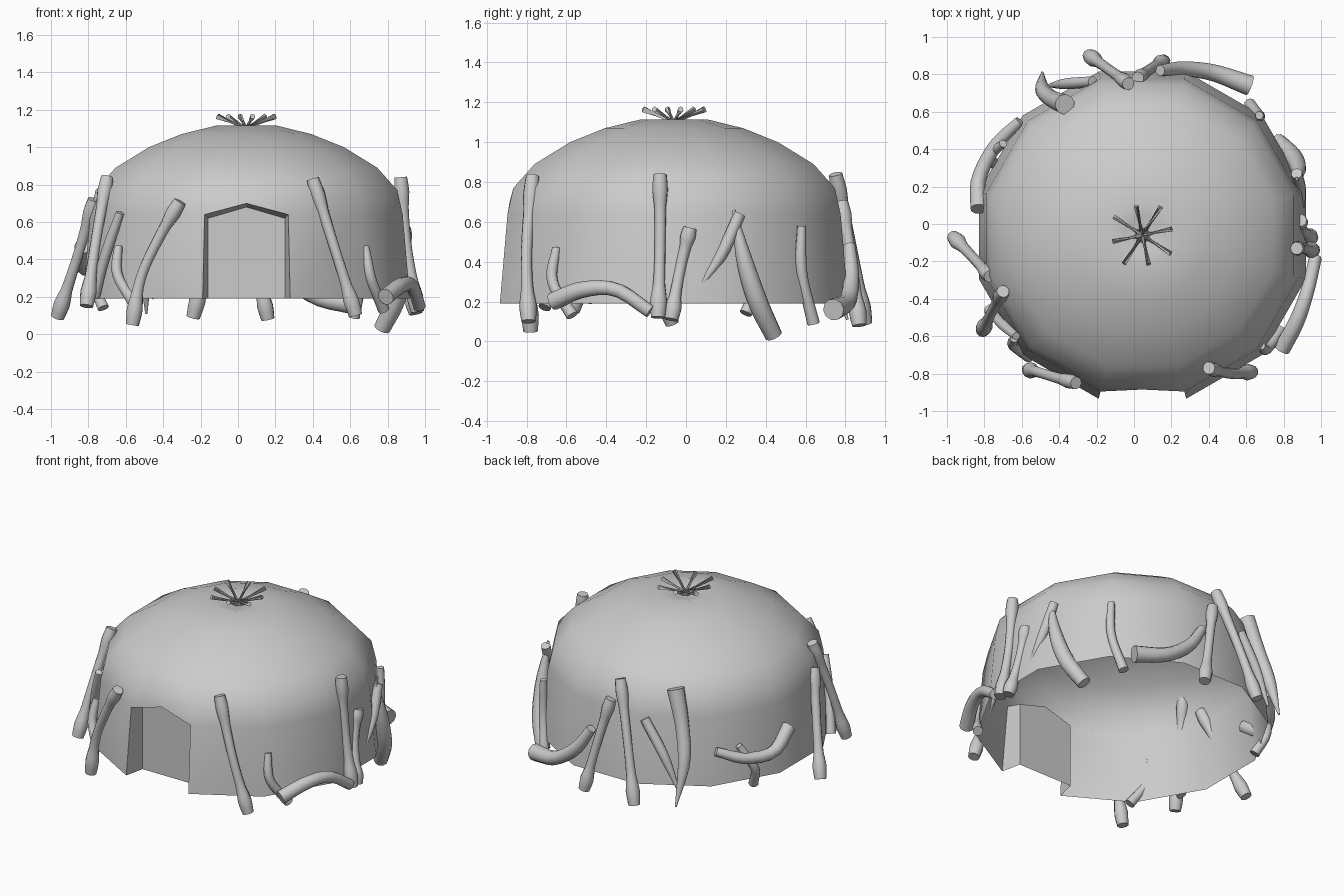
import bpy, bmesh
from math import sin, cos, pi, radians
from mathutils import Vector

if "Cube" in bpy.data.objects:
    bpy.data.objects.remove(bpy.data.objects["Cube"])

CX, CY = 0.045, -0.06


def finish(name, bm, angle):
    bmesh.ops.recalc_face_normals(bm, faces=bm.faces)
    me = bpy.data.meshes.new(name)
    bm.to_mesh(me)
    bm.free()
    ob = bpy.data.objects.new(name, me)
    bpy.context.collection.objects.link(ob)
    bpy.ops.object.select_all(action='DESELECT')
    ob.select_set(True)
    bpy.context.view_layer.objects.active = ob
    bpy.ops.object.shade_smooth_by_angle(angle=radians(angle))
    return ob


def catmull(pts, t):
    # point on a smooth path, t in 0..1; works on vectors and on numbers
    n = len(pts) - 1
    i = min(int(t * n), n - 1)
    f = t * n - i
    b, c = pts[i], pts[i + 1]
    a = pts[i - 1] if i > 0 else b * 2 - c
    d = pts[i + 2] if i + 2 <= n else c * 2 - b
    return (b * 2 + (c - a) * f + (a * 2 - b * 5 + c * 4 - d) * f * f
            + (b * 3 - a - c * 3 + d) * f ** 3) * 0.5


def tube(name, path, radii, steps=10, sides=10):
    pts = [Vector(p) for p in path]
    bm = bmesh.new()
    rings = []
    for k in range(steps + 1):
        t = k / steps
        p = catmull(pts, t)
        d = (catmull(pts, min(t + .02, 1)) - catmull(pts, max(t - .02, 0))).normalized()
        r = max(catmull(radii, t), 0.006)
        out = Vector((p.x - CX, p.y - CY, 0))
        u = (out - d * out.dot(d)).normalized()
        v = d.cross(u)
        rings.append([bm.verts.new(p + (u * cos(a) + v * sin(a)) * r)
                      for a in (2 * pi * j / sides for j in range(sides))])
    for a, b in zip(rings, rings[1:]):
        for j in range(sides):
            k = (j + 1) % sides
            bm.faces.new((a[j], a[k], b[k], b[j]))
    bm.faces.new(rings[0])
    bm.faces.new(rings[-1])
    return finish(name, bm, 50)


# hide dome: 12-sided shell, open below, with a doorway in the front segment
profile = [(.905, .19), (.865, .64), (.835, .77), (.725, .89),
           (.54, 1.0), (.36, 1.07), (.17, 1.115), (.10, 1.10)]
bm = bmesh.new()
rings = [[bm.verts.new((CX + r * cos(a), CY + r * sin(a), z))
          for a in (radians(-105 + 30 * j) for j in range(12))] for r, z in profile]
apex = bm.verts.new((CX, -.885, .70))
for i, (a, b) in enumerate(zip(rings, rings[1:])):
    for j in range(12):
        k = (j + 1) % 12
        if j == 0 and i == 0:
            continue
        if j == 0 and i == 1:
            bm.faces.new((a[0], apex, b[0]))
            bm.faces.new((apex, b[1], b[0]))
            bm.faces.new((apex, a[1], b[1]))
        else:
            bm.faces.new((a[j], a[k], b[k], b[j]))
hub = bm.verts.new((CX, CY, 1.09))
for j in range(12):
    bm.faces.new((rings[-1][j], rings[-1][(j + 1) % 12], hub))
finish("hide_dome", bm, 40)

# recessed door: jambs, pitched lintel and back panel
bm = bmesh.new()
outer = [(-.234, -.934, .19), (-.224, -.895, .64), (0, -.885, .70),
         (.224, -.895, .64), (.234, -.934, .19)]
inner = [(-.205, -.80, .19), (-.205, -.80, .62), (0, -.80, .68),
         (.205, -.80, .62), (.205, -.80, .19)]
o = [bm.verts.new((CX + x, y, z)) for x, y, z in outer]
n = [bm.verts.new((CX + x, y, z)) for x, y, z in inner]
for k in range(4):
    bm.faces.new((o[k], o[k + 1], n[k + 1], n[k]))
bm.faces.new(n)
finish("door_recess", bm, 15)

# roof pole tips fanned around the smoke hole
for k in range(8):
    a = radians(12 + 45 * k)
    tip = .18 if k % 2 else .16
    tube(f"roof_pole_{k + 1}",
         [(CX - .04 * cos(a), CY - .04 * sin(a), 1.085),
          (CX + tip * cos(a), CY + tip * sin(a), 1.165)], [.015, .015], 1, 6)

# long bones with knobbed ends
KNOB = [.034, .040, .031, .029, .028, .028, .029, .032, .044, .036]
long_bones = [
    [(-.31, -.85, .71), (-.42, -.82, .52), (-.52, -.79, .30), (-.565, -.78, .05)],
    [(-.70, -.36, .84), (-.76, -.47, .50), (-.81, -.57, .15)],
    [(-.77, -.28, .72), (-.86, -.18, .41), (-.965, -.07, .09)],
    [(-.03, .75, .84), (-.14, .83, .47), (-.24, .90, .09)],
    [(.02, .78, .70), (.09, .83, .40), (.16, .87, .08)],
    [(.87, -.13, .84), (.90, -.13, .48), (.96, -.14, .12)],
    [(.89, .02, .57), (.90, -.03, .36), (.95, -.075, .11)],
    [(.40, -.77, .83), (.52, -.80, .45), (.63, -.79, .10)],
]
for k, path in enumerate(long_bones):
    tube(f"long_bone_{k + 1}", path, KNOB, 18)

# thinner curved ribs
RIB = [.022, .028, .028, .032]
ribs = [
    [(-.64, -.61, .47), (-.645, -.65, .32), (-.56, -.71, .17)],
    [(-.63, -.60, .65), (-.71, -.53, .42), (-.77, -.46, .20)],
    [(-.70, .43, .44), (-.77, .36, .28), (-.72, .30, .14)],
    [(.67, .58, .58), (.67, .58, .35), (.62, .64, .09)],
    [(.68, -.65, .47), (.71, -.67, .30), (.78, -.57, .13)],
]
for k, path in enumerate(ribs):
    tube(f"rib_{k + 1}", path, RIB)

# pointed slivers
tube("sliver_back", [(-.22, .76, .62), (-.36, .75, .40), (-.46, .74, .19)], [.03, .03, .008])
tube("sliver_right", [(.87, .27, .64), (.89, .18, .44), (.90, .06, .26)], [.03, .03, .008])

# upright tusks, tapering to a point
tube("tusk_back_left", [(-.37, .64, .82), (-.44, .67, .60), (-.49, .72, .38), (-.49, .81, .11)],
     [.055, .045, .04, .006])
tube("tusk_right", [(.87, .24, .66), (.88, .29, .42), (.85, .36, .20), (.77, .44, .03)],
     [.008, .04, .05, .045])

# lying tusks, arched along the wall
tube("tusk_left_lying", [(-.61, .55, .42), (-.74, .42, .36), (-.83, .24, .36), (-.83, .08, .47)],
     [.028, .036, .04, .045])
tube("tusk_back_lying", [(.14, .82, .48), (.25, .83, .32), (.42, .81, .20), (.62, .74, .16)],
     [.03, .04, .045, .055])
tube("tusk_right_lying", [(.79, -.67, .20), (.87, -.52, .26), (.93, -.35, .26), (.97, -.18, .15)],
     [.045, .042, .036, .034])
